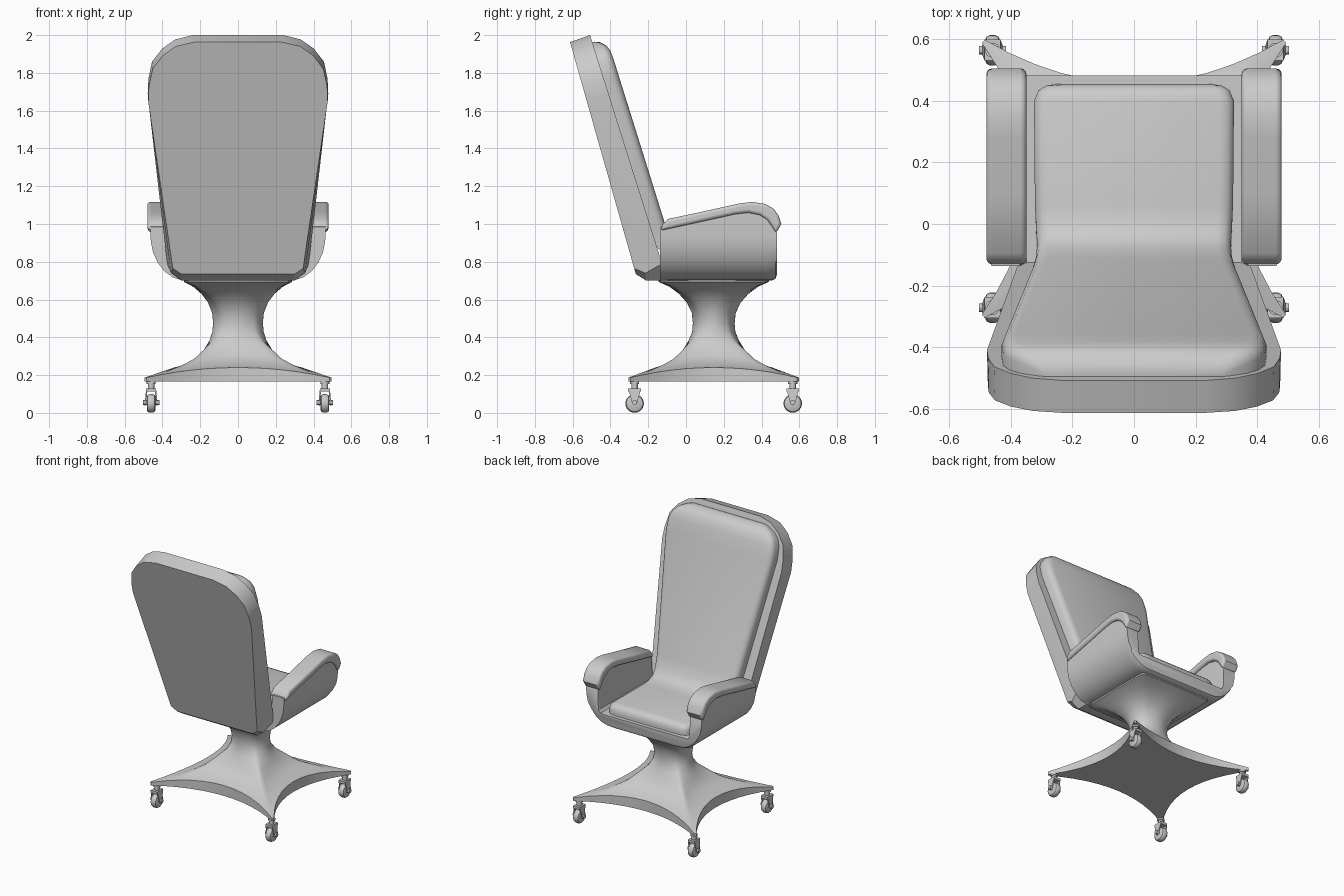
import bpy, bmesh, math
from mathutils import Vector

if "Cube" in bpy.data.objects:
    bpy.data.objects.remove(bpy.data.objects["Cube"])


def finish(name, bm, angle=30, bevel=0.0, mirror=False):
    bmesh.ops.recalc_face_normals(bm, faces=bm.faces)
    me = bpy.data.meshes.new(name)
    bm.to_mesh(me)
    bm.free()
    ob = bpy.data.objects.new(name, me)
    bpy.context.collection.objects.link(ob)
    bpy.ops.object.select_all(action='DESELECT')
    bpy.context.view_layer.objects.active = ob
    ob.select_set(True)
    bpy.ops.object.shade_smooth_by_angle(angle=math.radians(angle))
    if bevel:
        m = ob.modifiers.new("bevel", 'BEVEL')
        m.width, m.segments, m.angle_limit = bevel, 3, math.radians(50)
    if mirror:
        m = ob.modifiers.new("mirror", 'MIRROR')
        m.use_axis = (True, False, False)
    return ob


def loft(bm, rings):
    """Skin closed rings of equal length and cap both ends."""
    vs = [[bm.verts.new(p) for p in r] for r in rings]
    n = len(vs[0])
    for a, b in zip(vs, vs[1:]):
        for i in range(n):
            j = (i + 1) % n
            bm.faces.new((a[i], a[j], b[j], b[i]))
    bm.faces.new(vs[0][::-1])
    bm.faces.new(vs[-1])
    return bm


def both(half):
    """Complete a half outline with its mirror image in x."""
    return half + [(-x, *r) for x, *r in reversed(half)]


def cylinder(bm, a, b, r1, r2=None, seg=20):
    a, b = Vector(a), Vector(b)
    d = b - a
    q = Vector((0, 0, 1)).rotation_difference(d).to_matrix().to_4x4()
    q.translation = (a + b) / 2
    bmesh.ops.create_cone(bm, cap_ends=True, segments=seg, radius1=r1,
                          radius2=r1 if r2 is None else r2, depth=d.length, matrix=q)


# Backrest panel: back face, bottom-rounding ring, front face
back = [(.30, .735), (.345, .765), (.475, 1.65), (.472, 1.73), (.452, 1.82),
        (.40, 1.89), (.33, 1.94), (.23, 1.963)]
front = [(.30, .70), (.375, .79), (.478, 1.69), (.474, 1.77), (.455, 1.86),
         (.40, 1.93), (.33, 1.978), (.24, 2.0)]
back3 = [(x, -.27 - .2836 * (z - .75), z) for x, z in back]
front3 = [(x, -.137 - .3157 * (z - .825), z) for x, z in front]
mid3 = [tuple(Vector(a).lerp(Vector(b), .4)) for a, b in zip(back3, front3)]
mid3[0] = (.30, -.21, .70)
mid3[1] = (.355, -.215, .74)
finish("backrest_panel", loft(bmesh.new(), [both(r) for r in (back3, mid3, front3)]), 25)

# Seat shell: U-shaped section whose arm tops follow the pads
FLOOR = .79
stations = [(-.137, .985, 0), (0, 1.01, 0), (.26, 1.065, 0), (.34, 1.07, 0), (.42, 1.04, 0),
            (.455, .99, 0), (.475, .965, .012), (.482, .955, .035)]
rings = []
for y, top, lift in stations:
    half = [(.25, .70 + lift), (.30, .703 + lift), (.345, .717 + lift), (.39, .75 + lift * .7),
            (.425, .795 + lift * .4), (.45, .85), (.46, .90), (.463, .93), (.463, top),
            (.37, top), (.365, FLOOR + .02), (.35, FLOOR)]
    rings.append([(x, y, z) for x, z in both(half)])
finish("seat_shell", loft(bmesh.new(), rings), 35)

# One-piece cushion: base y, base z, normal angle, half width, thickness
cushion = [(.455, FLOOR, 90, .25, .02), (.45, FLOOR, 90, .285, .045), (.435, FLOOR, 90, .31, .062),
           (.40, FLOOR, 90, .325, .07), (.06, FLOOR, 90, .322, .07), (-.02, .80, 75, .318, .07),
           (-.09, .835, 50, .315, .07), (-.137, .89, 32, .318, .072), (-.183, .98, 17.5, .33, .075),
           (-.43, 1.76, 17.5, .43, .078), (-.458, 1.85, 17.5, .425, .078),
           (-.472, 1.895, 17.5, .405, .075), (-.482, 1.928, 17.5, .37, .062),
           (-.49, 1.952, 17.5, .32, .035), (-.493, 1.962, 17.5, .29, .01)]
rings = []
for y, z, ang, w, h in cushion:
    c, s = math.cos(math.radians(ang)), math.sin(math.radians(ang))
    half = [(w, -.02), (w, h * .5), (w - .006, h * .72), (w - .02, h * .9), (w - .045, h)]
    rings.append([(x, y + c * k, z + s * k) for x, k in both(half)])
finish("cushion", loft(bmesh.new(), rings), 60)

# Armrest pads: side profile extruded across x
pad = [(-.135, .965), (-.125, .995), (-.095, 1.027), (.10, 1.068), (.28, 1.108), (.35, 1.117),
       (.42, 1.106), (.465, 1.08), (.49, 1.045), (.505, 1.0), (.476, .95), (.46, .98),
       (.43, 1.022), (.39, 1.048), (.33, 1.06), (.26, 1.052), (.08, 1.012)]
rings = [[(x, y, z) for y, z in pad] for x in (.35, .48)]
finish("armrest_pad", loft(bmesh.new(), rings), 40, bevel=.022, mirror=True)

# Pedestal: four-sided rings, concave at the star base and round at the waist
CY = .147
# corner x, corner y, mid-side factor, height, rise at mid-side
levels = [(.515, .47, .66, .165, 0), (.515, .47, .66, .18, .06), (.40, .37, .70, .21, .045),
          (.30, .277, .78, .25, .03), (.235, .215, .88, .285, .015), (.18, .163, 1.0, .335, 0),
          (.125, .11, 1.2, .385, 0), (.10, .084, 1.36, .43, 0), (.094, .079, 1.4, .475, 0),
          (.10, .085, 1.37, .53, 0), (.125, .113, 1.27, .585, 0), (.165, .157, 1.17, .63, 0),
          (.22, .217, 1.08, .668, 0), (.28, .285, 1.02, .693, 0), (.29, .295, 1.0, .715, 0)]
rings = []
for a, b, m, z, rise in levels:
    ring = []
    for side in range(4):
        for i in range(13):
            u = .94 * (i / 6 - 1)
            p, q = u, m + (1 - m) * u * u
            for _ in range(side):
                p, q = q, -p
            ring.append((a * p, CY + b * q, z + rise * (1 - u * u)))
        # sides run clockwise, corners are joined by a short blunt tip
    ordered = []
    for side in range(4):
        ordered += ring[side * 13:side * 13 + 13]
    rings.append(ordered)
finish("pedestal", loft(bmesh.new(), rings), 40)

# Casters: stem, tapered fork, wheel and axle at each star tip
for label, cy in (("front", .565), ("rear", -.272)):
    cx = .46
    bm = bmesh.new()
    cylinder(bm, (cx, cy, .125), (cx, cy, .175), .017)
    cylinder(bm, (cx, cy, .153), (cx, cy, .167), .024)
    for s in (-1, 1):
        prof = [(-.034, .13), (.034, .13), (.013, .05), (0, .04), (-.013, .05)]
        loft(bm, [[(cx + s * (k - (.008 if z > .1 else 0)), cy + y, z) for y, z in prof]
                  for k in (.027, .034)])
    loft(bm, [[(cx + sx * .026, cy + sy * .034, z) for sx, sy in
               ((-1, -1), (1, -1), (1, 1), (-1, 1))] for z in (.112, .13)])
    cylinder(bm, (cx - .044, cy, .055), (cx + .044, cy, .055), .014, seg=12)
    finish(f"{label}_caster_fork", bm, 30, mirror=True)
    bm = bmesh.new()
    tyre = [(-.023, .036), (-.019, .044), (-.009, .049), (.009, .049), (.019, .044), (.023, .036)]
    loft(bm, [[(cx + x, cy + r * math.cos(t * math.tau / 24), .05 + r * math.sin(t * math.tau / 24))
               for t in range(24)] for x, r in tyre])
    finish(f"{label}_caster_wheel", bm, 35, mirror=True)
